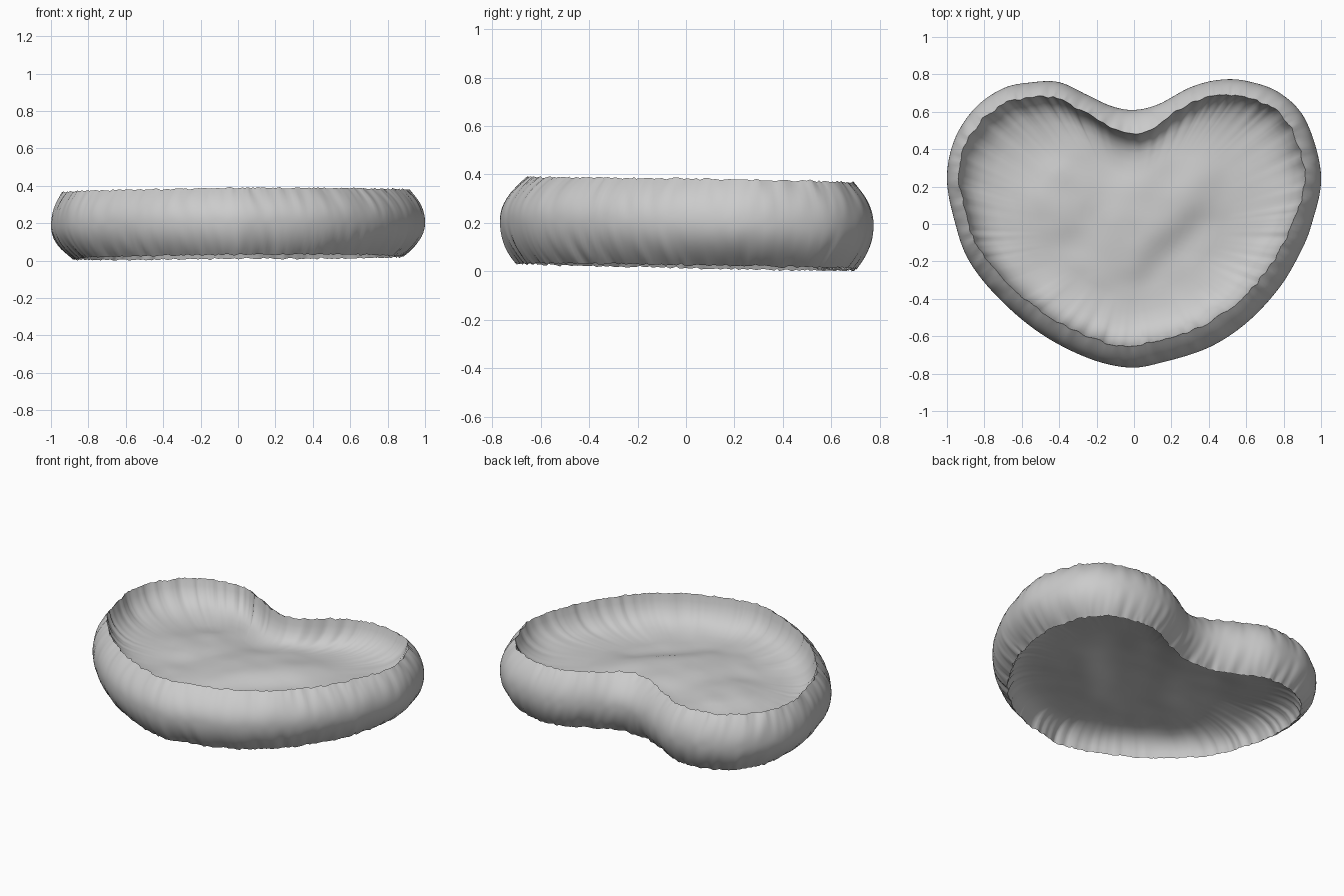
import bpy, bmesh, math
from mathutils import Vector, noise
from mathutils.geometry import interpolate_bezier

if "Cube" in bpy.data.objects:
    bpy.data.objects.remove(bpy.data.objects["Cube"])

SEG = 14          # samples between outline points
MID, HALF = 0.2, 0.178

# Heart outline at the widest level, counter-clockwise from the front tip
OUTLINE = [(-.03, -.767), (.15, -.74), (.4, -.66), (.6, -.53), (.77, -.35), (.88, -.17),
           (.95, 0), (1, .26), (.92, .55), (.78, .7), (.6, .765), (.45, .77), (.3, .73),
           (.13, .64), (0, .61), (-.12, .63), (-.25, .69), (-.4, .758), (-.55, .757),
           (-.7, .725), (-.85, .62), (-.96, .45), (-1, .24), (-.955, 0), (-.88, -.2),
           (-.72, -.4), (-.5, -.585), (-.25, -.715)]


def smooth_loop(points):
    """Closed smooth curve through the points."""
    pts = [Vector((x, y, 0)) for x, y in points]
    n, out = len(pts), []
    for i in range(n):
        a, b, c, d = (pts[(i + k) % n] for k in (-1, 0, 1, 2))
        out += interpolate_bezier(b, b + (c - a) / 6, c - (d - b) / 6, c, SEG + 1)[:-1]
    return out


loop = smooth_loop(OUTLINE)
N = len(loop)
normals = []
for i in range(N):
    t = loop[(i + 4) % N] - loop[i - 4]
    normals.append(Vector((t.y, -t.x, 0)).normalized())


def tilt(x, y):
    return 0.007 * x - 0.016 * y


def side_ring(t):
    """Ring of the bulging wall, t = -1 at the lower rim, 1 at the upper rim."""
    ring = []
    for p, n in zip(loop, normals):
        if t > 0:
            inset = 0.07 + 0.045 * max(0, -n.y) + 0.015 * max(0, n.y) + 0.013 * n.x
            if p.y > 0:      # deeper inset makes the notch pointed
                inset += 0.045 * math.exp(-(p.x / 0.11) ** 2)
        else:
            inset = 0.125 - 0.055 * abs(n.y)
        # slanted fine pleats, strongest near the rims
        q = Vector((p.x * 22 + t * 0.9, p.y * 22, t * 0.6))
        pleat = 0.012 * noise.noise(q) * abs(t)
        jag = 0.009 * noise.noise(p * 45 + Vector((0, 0, t))) * abs(t) ** 6
        v = p - n * (inset * abs(t) ** 2.1 - pleat)
        v.z = MID + HALF * t + tilt(p.x, p.y) + jag
        ring.append(v)
    return ring


def hump(x, y, across, along, width, length):
    """Diagonal flat-topped swelling with fairly steep long sides."""
    a = (x - y - across) / width
    b = (x + y - along) / length
    return math.exp(-a ** 4 - b ** 2)


def membrane(x, y):
    """Height of the sunken sheet closing the heart."""
    z = 0.205 + tilt(x, y)
    z += 0.045 * hump(x, y, -0.02, 0.2, 0.3, 0.5)
    z += 0.035 * hump(x, y, -0.55, -0.2, 0.25, 0.35)
    z += 0.012 * noise.noise(Vector((x * 3, y * 3, 2)))
    return z + 0.006 * noise.noise(Vector((x * 7, y * 7, 5)))


def face_ring(rim, scale, blend, offset):
    """Ring of a sunken face, blending from the rim down to the sheet."""
    ring = []
    for p in rim:
        x, y = p.x * scale, p.y * scale - 0.05 * (1 - scale)
        z = p.z + (membrane(x, y) + offset - p.z) * blend
        ring.append(Vector((x, y, z)))
    return ring


# Scale of each inner ring and how far it has sunk to the sheet
FACE = [(.985, .25), (.96, .48), (.92, .68), (.87, .82), (.8, .92), (.7, .98)]
FACE += [(s / 20, 1) for s in range(12, 0, -1)]

rows = [side_ring(-1 + k / 10) for k in range(21)]
low, high = rows[0], rows[-1]
rows = [face_ring(low, s, b, -0.05) for s, b in reversed(FACE)] + rows
rows += [face_ring(high, s, b, 0) for s, b in FACE]

# Loft all rings into one closed shell
bm = bmesh.new()
grid = [[bm.verts.new(v) for v in row] for row in rows]
for a, b in zip(grid, grid[1:]):
    for i in range(N):
        j = (i + 1) % N
        bm.faces.new((a[i], a[j], b[j], b[i]))
bm.faces.new(list(reversed(grid[0])))
bm.faces.new(grid[-1])

# Rest the shell on the ground
drop = min(v.co.z for v in bm.verts)
for v in bm.verts:
    v.co.z -= drop
mesh = bpy.data.meshes.new("heart_dish")
bm.to_mesh(mesh)
bm.free()
dish = bpy.data.objects.new("heart_dish", mesh)
bpy.context.collection.objects.link(dish)

mat = bpy.data.materials.new("plain_grey")
mat.use_nodes = True
grey = (0.6, 0.6, 0.6, 1)
mat.diffuse_color = grey
mat.node_tree.nodes["Principled BSDF"].inputs["Base Color"].default_value = grey
mesh.materials.append(mat)

bpy.context.view_layer.objects.active = dish
dish.select_set(True)
bpy.ops.object.shade_smooth_by_angle(angle=math.radians(50))
